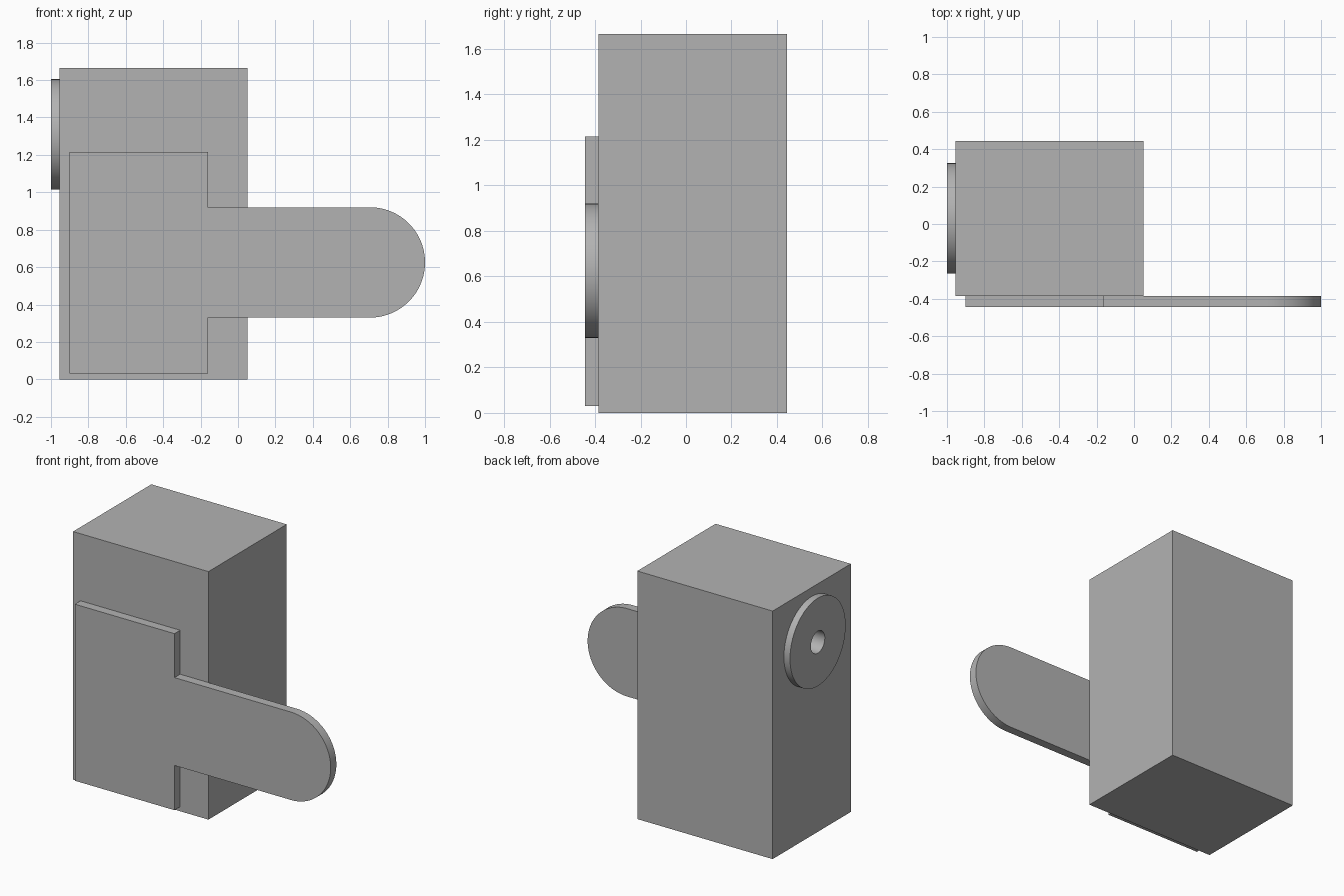
import bpy, bmesh, math
from mathutils import Vector

default = bpy.data.objects.get("Cube")
if default:
    bpy.data.objects.remove(default, do_unlink=True)

grey = bpy.data.materials.new("plain grey")
grey.use_nodes = True
colour = (0.45, 0.45, 0.45, 1)
grey.diffuse_color = colour
grey.node_tree.nodes["Principled BSDF"].inputs["Base Color"].default_value = colour


def finish(obj):
    bpy.ops.object.select_all(action="DESELECT")
    obj.select_set(True)
    bpy.context.view_layer.objects.active = obj
    obj.data.materials.clear()
    obj.data.materials.append(grey)
    bpy.ops.object.shade_smooth_by_angle(angle=math.radians(30))


def prism(name, profile, offset):
    """Extrude a closed profile of points along an offset."""
    bm = bmesh.new()
    face = bm.faces.new([bm.verts.new(p) for p in profile])
    result = bmesh.ops.extrude_face_region(bm, geom=[face], use_keep_orig=True)
    moved = [g for g in result["geom"] if isinstance(g, bmesh.types.BMVert)]
    bmesh.ops.translate(bm, verts=moved, vec=Vector(offset))
    bmesh.ops.recalc_face_normals(bm, faces=bm.faces)
    mesh = bpy.data.meshes.new(name)
    bm.to_mesh(mesh)
    bm.free()
    obj = bpy.data.objects.new(name, mesh)
    bpy.context.collection.objects.link(obj)
    return obj


def side_circle(x, radius, steps=96):
    """Circle on the right side, around the hub axis."""
    angles = [math.tau * i / steps for i in range(steps)]
    return [(x, 0.03 + radius * math.cos(a), 1.31 + radius * math.sin(a)) for a in angles]


# Main box
x0, x1, y0, y1, height = -0.955, 0.05, -0.385, 0.445, 1.665
body = prism("body", [(x0, y0, 0), (x1, y0, 0), (x1, y1, 0), (x0, y1, 0)], (0, 0, height))

# Front plate with its round-ended arm
arm_z, arm_r, arm_x = 0.625, 0.295, 0.705
outline = [(-0.16, 1.215), (-0.9, 1.215), (-0.9, 0.03), (-0.16, 0.03), (-0.16, arm_z - arm_r)]
for i in range(49):
    a = math.pi * (i / 48 - 0.5)
    outline.append((arm_x + arm_r * math.cos(a), arm_z + arm_r * math.sin(a)))
outline.append((-0.16, arm_z + arm_r))
plate = prism("front_plate_and_arm", [(x, -0.445, z) for x, z in outline], (0, 0.06, 0))

# Side disc, with a bore running on into the box
disc = prism("side_disc", side_circle(-1, 0.295), (0.045, 0, 0))
cutter = prism("bore_cutter", side_circle(-1.1, 0.074, 64), (0.35, 0, 0))
cutter.hide_render = True
for obj in (body, disc):
    mod = obj.modifiers.new("bore", "BOOLEAN")
    mod.operation = "DIFFERENCE"
    mod.solver = "EXACT"
    mod.object = cutter
    bpy.context.view_layer.objects.active = obj
    bpy.ops.object.modifier_apply(modifier=mod.name)
bpy.data.objects.remove(cutter, do_unlink=True)

for obj in (body, plate, disc):
    finish(obj)
